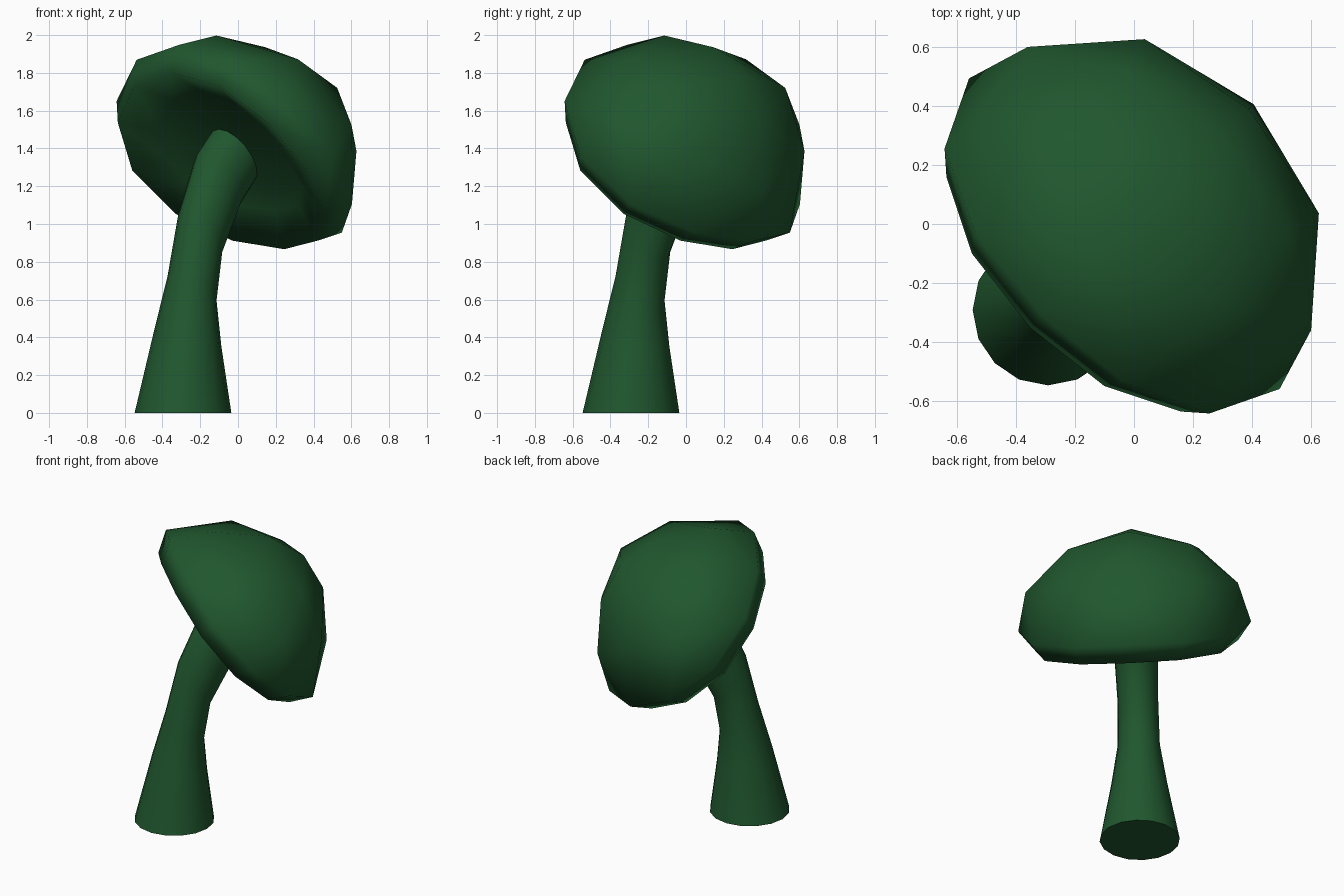
import bpy, bmesh
from math import sin, cos, radians, pi
from mathutils import Matrix, Vector

cube = bpy.data.objects.get("Cube")
if cube:
    bpy.data.objects.remove(cube, do_unlink=True)

GREEN = (0.0145, 0.095, 0.0275, 1)
green = bpy.data.materials.new("dark green")
green.use_nodes = True
green.diffuse_color = GREEN
green.node_tree.nodes["Principled BSDF"].inputs["Base Color"].default_value = GREEN

# the whole mushroom leans diagonally, towards +x +y
LEAN = Matrix.Rotation(radians(45), 4, 'Z')


def finish(bm, name, matrix, sharp_angle):
    bmesh.ops.recalc_face_normals(bm, faces=bm.faces)
    bm.transform(matrix)
    mesh = bpy.data.meshes.new(name)
    bm.to_mesh(mesh)
    bm.free()
    mesh.materials.append(green)
    obj = bpy.data.objects.new(name, mesh)
    bpy.context.collection.objects.link(obj)
    bpy.ops.object.select_all(action='DESELECT')
    obj.select_set(True)
    bpy.context.view_layer.objects.active = obj
    bpy.ops.object.shade_smooth_by_angle(angle=radians(sharp_angle))


# stem: bent tube; each ring is (centre x, centre z, half-width x, tilt drop, half-depth)
RINGS = [(-0.412, 0.0, 0.256, 0.0, 0.256),
         (-0.378, 0.39, 0.178, 0.052, 0.18),
         (-0.344, 0.66, 0.124, 0.092, 0.135),
         (-0.283, 0.95, 0.103, 0.14, 0.13),
         (-0.15, 1.23, 0.11, 0.15, 0.14),
         (0.03, 1.43, 0.11, 0.14, 0.145)]
SIDES = 16
bm = bmesh.new()
loops = []
for cx, cz, half, drop, depth in RINGS:
    angles = [2 * pi * i / SIDES for i in range(SIDES)]
    loops.append([bm.verts.new((cx + half * cos(a), depth * sin(a), cz - drop * cos(a)))
                  for a in angles])
for low, high in zip(loops, loops[1:]):
    for i in range(SIDES):
        j = (i + 1) % SIDES
        bm.faces.new((low[i], low[j], high[j], high[i]))
bm.faces.new(loops[0][::-1])
bm.faces.new(loops[-1])
finish(bm, "stem", LEAN, 50)

# cap: faceted dome wrapped around rings of points; rings may widen and sag at the sides
bm = bmesh.new()


def ring(radius, height, degrees, widen=0.0, sag=0.0):
    points = []
    for d in degrees:
        a = radians(d)
        side = sin(a) ** 2
        r = radius + widen * side
        points.append(bm.verts.new((r * cos(a), r * sin(a), height - sag * side)))
    return points


twelve = range(0, 360, 30)
lip = set(ring(0.63, -0.12, twelve, 0.025, 0.08))
ring(0.70, 0.02, twelve, 0.045, 0.10)
ring(0.68, 0.19, (88, 272))
ring(0.55, 0.26, (0, 180))
ring(0.53, 0.32, (52, 128, 232, 308))
ring(0.39, 0.457, (90, 270))
ring(0.26, 0.49, (0, 180))
ring(0.0, 0.555, (0,))
bmesh.ops.convex_hull(bm, input=bm.verts[:])

# underside: one face, inset into a shallow hollow
bottom = [f for f in bm.faces if lip.issuperset(f.verts)]
bmesh.ops.delete(bm, geom=bottom, context='FACES')
rim_edges = [e for e in bm.edges if e.is_boundary]
hollow = bmesh.ops.holes_fill(bm, edges=rim_edges, sides=0)["faces"]
bmesh.ops.recalc_face_normals(bm, faces=bm.faces)
bmesh.ops.inset_region(bm, faces=hollow, thickness=0.2, depth=-0.085)
tilt = Matrix.Translation(Vector((0.013, 0, 1.415))) @ Matrix.Rotation(radians(48), 4, 'Y')
finish(bm, "cap", LEAN @ tilt, 180)
